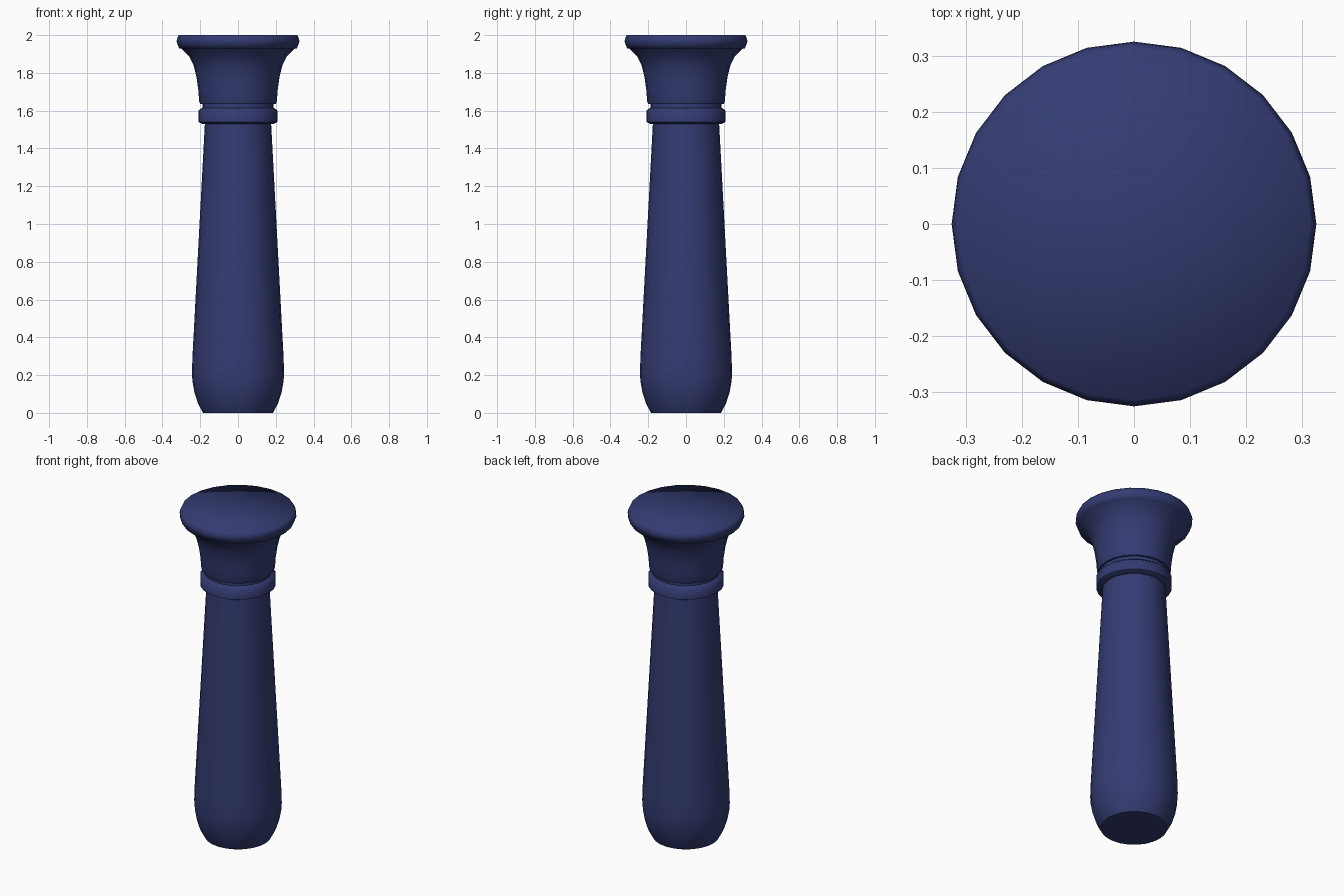
import bpy, bmesh, math

cube = bpy.data.objects.get("Cube")
if cube:
    bpy.data.objects.remove(cube, do_unlink=True)

SIDES = 24

navy = bpy.data.materials.new("navy_blue")
navy.use_nodes = True
colour = (0.034, 0.045, 0.17, 1)
navy.diffuse_color = colour
navy.node_tree.nodes["Principled BSDF"].inputs["Base Color"].default_value = colour


def lathe(name, profile, sharp_angle):
    """Turn a (radius, height) profile round z; a radius of 0 closes an end."""
    bm = bmesh.new()
    rings = []
    for r, z in profile:
        if r == 0:
            rings.append([bm.verts.new((0, 0, z))] * SIDES)
        else:
            rings.append([bm.verts.new((r * math.cos(a), r * math.sin(a), z))
                          for a in (math.tau * i / SIDES for i in range(SIDES))])
    for low, high in zip(rings, rings[1:]):
        for i in range(SIDES):
            j = (i + 1) % SIDES
            corners = dict.fromkeys((low[i], low[j], high[j], high[i]))
            bm.faces.new(list(corners))
    bm.normal_update()
    for f in bm.faces:
        f.smooth = True
    for e in bm.edges:
        e.smooth = e.calc_face_angle(0) < math.radians(sharp_angle)
    mesh = bpy.data.meshes.new(name)
    bm.to_mesh(mesh)
    bm.free()
    mesh.materials.append(navy)
    obj = bpy.data.objects.new(name, mesh)
    bpy.context.collection.objects.link(obj)
    return obj


# Tapered shaft with a rounded foot and flat base
lathe("shaft", [(0, 0), (0.185, 0), (0.212, 0.05), (0.231, 0.11), (0.241, 0.165),
                (0.244, 0.21), (0.241, 0.3), (0.175, 1.54), (0, 1.54)], 50)

# Collar ring
lathe("collar", [(0, 1.53), (0.19, 1.53), (0.21, 1.54), (0.21, 1.6),
                 (0.19, 1.615), (0, 1.615)], 60)

# Short neck between collar and flared cup
lathe("neck", [(0.188, 1.6), (0.188, 1.65)], 60)

# Flared cup
lathe("cup", [(0, 1.635), (0.2, 1.635), (0.206, 1.65), (0.21, 1.71), (0.22, 1.78),
              (0.235, 1.84), (0.257, 1.885), (0.285, 1.915), (0.305, 1.935)], 60)

# Rim disc with a softly shaded top
lathe("rim", [(0, 1.93), (0.312, 1.93), (0.325, 1.965), (0.323, 1.98),
              (0.314, 2.0), (0, 2.0)], 75)
